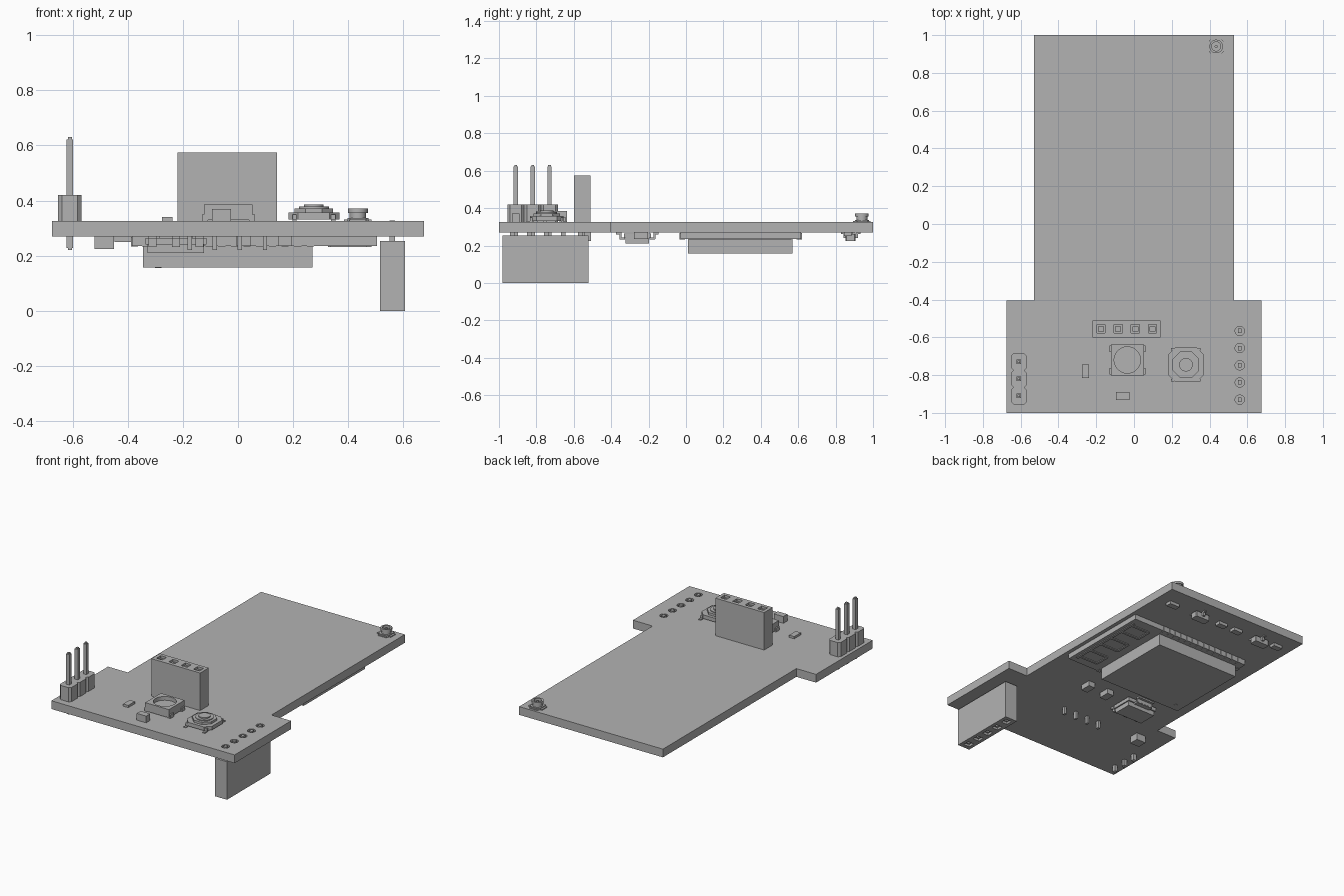
import bpy, bmesh, math

cube = bpy.data.objects.get("Cube")
if cube:
    bpy.data.objects.remove(cube, do_unlink=True)

GREY = (0.45, 0.45, 0.45, 1)
mat = bpy.data.materials.new("plain_grey")
mat.use_nodes = True
mat.diffuse_color = GREY
mat.node_tree.nodes["Principled BSDF"].inputs["Base Color"].default_value = GREY

TOP, BOT = 0.325, 0.27     # board faces


def rect(cx, cy, w, d, c=0):
    """Rectangle outline, with corners cut by c."""
    a, b = w / 2, d / 2
    if not c:
        return [(cx - a, cy - b), (cx + a, cy - b), (cx + a, cy + b), (cx - a, cy + b)]
    pts = [(a, b - c), (a - c, b), (c - a, b), (-a, b - c),
           (-a, c - b), (c - a, -b), (a - c, -b), (a, c - b)]
    return [(cx + x, cy + y) for x, y in pts]


def ring(cx, cy, r, n=24):
    return [(cx + r * math.cos(math.tau * (i + 0.5) / n),
             cy + r * math.sin(math.tau * (i + 0.5) / n)) for i in range(n)]


def layer(z0, z1, *outlines):
    """Flat slab; outlines inside the first one become holes."""
    return z0, z1, outlines


def part(name, layers, smooth=False):
    """Stack slabs into one object."""
    bm = bmesh.new()
    for z0, z1, outlines in layers:
        cu = bpy.data.curves.new("outline", "CURVE")
        cu.dimensions, cu.fill_mode, cu.extrude = "2D", "BOTH", (z1 - z0) / 2
        for pts in outlines:
            sp = cu.splines.new("POLY")
            sp.points.add(len(pts) - 1)
            for p, (x, y) in zip(sp.points, pts):
                p.co = (x, y, 0, 1)
            sp.use_cyclic_u = True
        tmp = bpy.data.objects.new("outline", cu)
        me = bpy.data.meshes.new_from_object(tmp)
        slab = bmesh.new()
        slab.from_mesh(me)
        bmesh.ops.remove_doubles(slab, verts=slab.verts, dist=0.0001)
        bmesh.ops.recalc_face_normals(slab, faces=slab.faces)
        bmesh.ops.translate(slab, verts=slab.verts, vec=(0, 0, (z0 + z1) / 2))
        for f in slab.faces:
            f.smooth = False
            f.material_index = 0
        slab.to_mesh(me)
        slab.free()
        bm.from_mesh(me)
        bpy.data.objects.remove(tmp)
        bpy.data.curves.remove(cu)
        bpy.data.meshes.remove(me)
    mesh = bpy.data.meshes.new(name)
    bm.to_mesh(mesh)
    bm.free()
    mesh.materials.append(mat)
    ob = bpy.data.objects.new(name, mesh)
    bpy.context.collection.objects.link(ob)
    if smooth:
        bpy.ops.object.select_all(action="DESELECT")
        ob.select_set(True)
        bpy.context.view_layer.objects.active = ob
        bpy.ops.object.shade_smooth_by_angle(angle=math.radians(35))
    return ob


# Board: wide front end, narrower long body, drilled holes
header_y = [-0.93 + 0.091 * i for i in range(5)]
half = [(0.675, -1), (0.675, -0.405), (0.53, -0.405), (0.53, 1)]
outline = half + [(-x, y) for x, y in reversed(half)]
part("board", [layer(BOT, TOP, outline, *[ring(0.56, y, 0.025, 16) for y in header_y])])

# Three pin header
pin_y = [-0.91, -0.82, -0.73]
part("pin_header_base", [layer(TOP, 0.42, rect(-0.61, y, 0.085, 0.09, 0.014)) for y in pin_y])
part("header_pins", [s for y in pin_y for s in (
    layer(0.228, 0.622, rect(-0.61, y, 0.023, 0.023)),
    layer(0.22, 0.63, rect(-0.61, y, 0.014, 0.014)))])

# Upright socket strip on top
socket_x = [-0.175 + 0.091 * i for i in range(4)]
body = rect(-0.039, -0.555, 0.36, 0.09)
part("top_socket", [
    layer(TOP, 0.45, body),
    layer(0.45, 0.56, body, *[rect(x, -0.555, 0.026, 0.026) for x in socket_x]),
    layer(0.56, 0.575, body, *[rect(x, -0.555, 0.044, 0.044) for x in socket_x])])
part("top_socket_pins", [layer(0.22, BOT, rect(x, -0.555, 0.016, 0.022)) for x in socket_x])

# Socket strip hanging below
body = rect(0.56, -0.75, 0.09, 0.46)
part("lower_socket", [
    layer(0.12, 0.253, body),
    layer(0.015, 0.12, body, *[rect(0.56, y, 0.026, 0.026) for y in header_y]),
    layer(0, 0.015, body, *[rect(0.56, y, 0.044, 0.044) for y in header_y])])
part("lower_socket_pins", [layer(0.25, 0.327, rect(0.56, y, 0.02, 0.024)) for y in header_y])

# Square lamp with round well and side contacts
lx, ly = -0.035, -0.72
body = rect(lx, ly, 0.175, 0.165)
part("lamp", [
    layer(TOP + 0.005, 0.36, body),
    layer(0.36, 0.385, body, ring(lx, ly, 0.07, 32))] + [
    layer(TOP, 0.35, rect(lx + sx * 0.085, ly + sy * 0.06, 0.022, 0.035))
    for sx in (-1, 1) for sy in (-1, 1)], smooth=True)

# Push button
bx, by = 0.275, -0.745
part("button_body", [
    layer(0.332, 0.357, rect(bx, by, 0.185, 0.18, 0.035)),
    layer(0.357, 0.372, rect(bx, by, 0.14, 0.14, 0.04))])
part("button_cap", [layer(0.372, 0.378, ring(bx, by, 0.055)),
                    layer(0.378, 0.386, ring(bx, by, 0.036))], smooth=True)
part("button_legs", [s for sx in (-1, 1) for sy in (-1, 1) for s in (
    layer(TOP, 0.331, rect(bx + sx * 0.07, by + sy * 0.095, 0.016, 0.025)),
    layer(0.327, 0.35, rect(bx + sx * 0.07, by + sy * 0.082, 0.016, 0.012)))])

# Round aerial plug
ax, ay = 0.435, 0.94
part("aerial_plug", [
    layer(TOP, 0.336, rect(ax, ay, 0.075, 0.075, 0.008)),
    layer(TOP, 0.331, rect(ax, ay, 0.1, 0.05)),
    layer(TOP, 0.331, rect(ax, ay, 0.06, 0.092)),
    layer(0.336, 0.355, ring(ax, ay, 0.03), ring(ax, ay, 0.024)),
    layer(0.355, 0.371, ring(ax, ay, 0.036), ring(ax, ay, 0.024)),
    layer(0.336, 0.365, ring(ax, ay, 0.008, 12))], smooth=True)

# Small chips on top
part("top_chips", [layer(TOP, 0.34, rect(-0.257, -0.78, 0.038, 0.07)),
                   layer(TOP, 0.37, rect(-0.06, -0.91, 0.07, 0.042))])

# Radio module below: carrier, shield, edge pads, folded aerial trace
part("module_carrier", [layer(0.236, BOT, rect(0.06, 0.293, 0.89, 0.645))])
part("module_shield", [layer(0.158, 0.236, rect(-0.037, 0.29, 0.615, 0.56)),
                       layer(0.156, 0.158, ring(-0.29, 0.06, 0.012, 16))])
pads = [layer(0.233, 0.268, rect(-0.335 + 0.046 * i, y, 0.026, 0.028))
        for i in range(14) for y in (-0.02, 0.606)]
pads += [layer(0.233, 0.268, rect(-0.376, 0.04 + 0.046 * i, 0.026, 0.026)) for i in range(12)]
part("module_pads", pads)
trace = [layer(0.231, 0.236, rect(0.475, 0.29, 0.018, 0.55))]
for i in range(6):
    y = 0.04 + 0.1 * i
    trace.append(layer(0.231, 0.236, rect(0.405, y, 0.14, 0.016)))
    if i % 2:
        trace.append(layer(0.231, 0.236, rect(0.335, y - 0.05, 0.016, 0.1)))
part("module_aerial", trace)

# Voltage regulator: body, three legs and a wide tab
rx, ry = -0.225, -0.26
legs = []
for x, w, s in ((-0.31, 0.03, -1), (rx, 0.03, -1), (-0.14, 0.03, -1), (rx, 0.12, 1)):
    legs += [layer(0.232, 0.243, rect(x, ry + s * 0.08, w, 0.03)),
             layer(0.236, 0.268, rect(x, ry + s * 0.091, w, 0.011)),
             layer(0.26, BOT, rect(x, ry + s * 0.1, w, 0.028))]
part("regulator", [layer(0.24, 0.264, rect(rx, ry, 0.22, 0.145)),
                   layer(0.21, 0.24, rect(rx, ry, 0.205, 0.125))])
part("regulator_legs", legs)

# Two small transistors at the back edge
for i, x in enumerate((0.2, -0.28)):
    layers = [layer(0.225, 0.262, rect(x, 0.88, 0.105, 0.052, 0.004))]
    for dx, s in ((-0.033, -1), (0.033, -1), (0, 1)):
        layers += [layer(0.24, 0.268, rect(x + dx, 0.88 + s * 0.032, 0.016, 0.014)),
                   layer(0.262, BOT, rect(x + dx, 0.88 + s * 0.042, 0.016, 0.02))]
    part(f"transistor_{i + 1}", layers)

# Small chips underneath: x, y, width, depth, lowest z
chips = [(-0.485, -0.54, 0.07, 0.065, 0.224), (0.17, -0.24, 0.05, 0.075, 0.236),
         (0.02, -0.24, 0.05, 0.075, 0.236), (0.41, 0.865, 0.075, 0.04, 0.25),
         (0.02, 0.87, 0.065, 0.04, 0.25), (-0.1, 0.87, 0.065, 0.04, 0.25),
         (-0.415, 0.88, 0.065, 0.04, 0.25)]
part("lower_chips", [layer(z, BOT, rect(x, y, w, d)) for x, y, w, d, z in chips])
